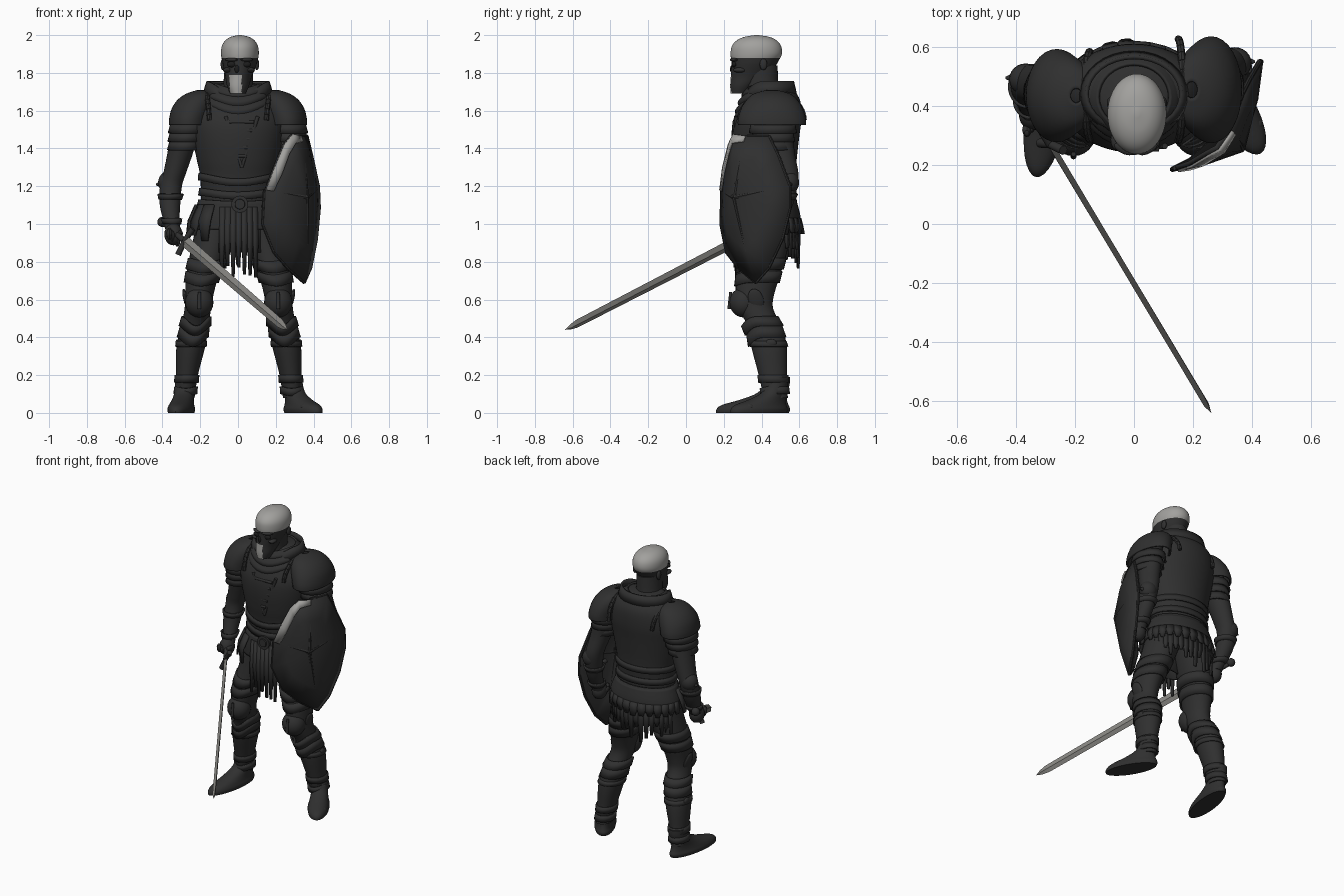
import bpy, bmesh, math, random
from mathutils import Vector, Matrix, Euler

if "Cube" in bpy.data.objects:
    bpy.data.objects.remove(bpy.data.objects["Cube"])

random.seed(4)


def material(name, r, g, b):
    m = bpy.data.materials.new(name)
    m.diffuse_color = (r, g, b, 1)
    m.use_nodes = True
    m.node_tree.nodes["Principled BSDF"].inputs["Base Color"].default_value = m.diffuse_color
    return m


DARK = material("dark_iron", 0.029, 0.029, 0.029)
BLACK = material("socket_black", 0.012, 0.012, 0.012)
BONE = material("bone_grey", 0.36, 0.355, 0.34)
STEEL = material("blade_steel", 0.23, 0.225, 0.21)


def make(name, verts, faces, mat=DARK, thick=0):
    me = bpy.data.meshes.new(name)
    me.from_pydata([tuple(v) for v in verts], [], faces)
    bm = bmesh.new()
    bm.from_mesh(me)
    bmesh.ops.recalc_face_normals(bm, faces=bm.faces)
    bm.to_mesh(me)
    bm.free()
    me.materials.append(mat)
    ob = bpy.data.objects.new(name, me)
    bpy.context.collection.objects.link(ob)
    if thick:
        s = ob.modifiers.new("thickness", "SOLIDIFY")
        s.thickness, s.offset = thick, 0
    return ob


def smooth_rings(rings, steps):
    out = []
    for i in range(len(rings) - 1):
        p = [rings[max(0, min(len(rings) - 1, i + k))] for k in (-1, 0, 1, 2)]
        for s in range(steps):
            t = s / steps
            out.append([0.5 * (2 * b + (c - a) * t + (2 * a - 5 * b + 4 * c - d) * t * t
                               + (3 * b - a - 3 * c + d) * t ** 3) for a, b, c, d in zip(*p)])
    return out + [list(rings[-1])]


def loft(name, rings, mat=DARK, n=32, steps=4, yaw=0, caps=True, dip=0, thick=0):
    """Skin through oval rings (x, y, z, rx, ry); dip lowers the front edge."""
    rs = smooth_rings(rings, steps) if steps > 1 else rings
    verts, faces = [], []
    for x, y, z, rx, ry in rs:
        for k in range(n):
            a = 2 * math.pi * k / n
            u, v = rx * math.cos(a), ry * math.sin(a)
            verts.append((x + u * math.cos(yaw) - v * math.sin(yaw),
                          y + u * math.sin(yaw) + v * math.cos(yaw),
                          z + dip * max(0, -math.sin(a)) ** 3))
    for i in range(len(rs) - 1):
        for k in range(n):
            j = (k + 1) % n
            faces.append((i * n + k, i * n + j, i * n + n + j, i * n + n + k))
    if caps:
        faces += [tuple(range(n))[::-1], tuple(range((len(rs) - 1) * n, len(rs) * n))]
    return make(name, verts, faces, mat, thick)


def sample(rings, z):
    for a, b in zip(rings, rings[1:]):
        if min(a[2], b[2]) <= z <= max(a[2], b[2]):
            t = (z - a[2]) / (b[2] - a[2])
            return [p + (q - p) * t for p, q in zip(a, b)]
    return list(rings[-1])


def band(name, rings, z0, z1, g0, g1, dip=0):
    """Armour plate wrapped around a limb between two heights."""
    a, b = sample(rings, z0), sample(rings, z1)
    a[3] += g0; a[4] += g0; b[3] += g1; b[4] += g1
    return loft(name, [a, b], steps=1, caps=False, dip=dip, thick=0.01)


def ellipsoid(name, loc, scale, rot=(0, 0, 0), mat=DARK, cut=None, seg=24):
    bm = bmesh.new()
    bmesh.ops.create_uvsphere(bm, u_segments=seg, v_segments=seg // 2, radius=1)
    if cut is not None:
        bmesh.ops.bisect_plane(bm, geom=bm.verts[:] + bm.edges[:] + bm.faces[:],
                               plane_co=(0, 0, cut), plane_no=(0, 0, -1), clear_outer=True)
    bm.transform(Matrix.LocRotScale(Vector(loc), Euler(rot), Vector(scale)))
    ob = make(name, [], [], mat, 0.014 if cut is not None else 0)
    bm.to_mesh(ob.data)
    bm.free()
    return ob


def rod(name, a, b, r0, r1, mat=DARK, seg=14):
    a, b = Vector(a), Vector(b)
    bm = bmesh.new()
    bmesh.ops.create_cone(bm, cap_ends=True, segments=seg, radius1=r0, radius2=r1, depth=(b - a).length)
    bm.transform(Matrix.Translation((a + b) / 2) @ (b - a).to_track_quat('Z', 'Y').to_matrix().to_4x4())
    ob = make(name, [], [], mat)
    bm.to_mesh(ob.data)
    bm.free()
    return ob


def strips(name, a0, a1, n, ztop, zlow, zvar, r0, r1):
    """Ragged cloth strips hung on an oval around the hips (angles in degrees)."""
    verts, faces = [], []
    for i in range(n):
        zb = zlow + random.uniform(-zvar, zvar)
        for z, r, inset in ((ztop, r0, 0), ((ztop + zlow) / 2, r1, 0), (zb, r1 + random.uniform(-.01, .01), .25)):
            for e in (inset, 1 - inset):
                a = math.radians(a0 + (a1 - a0) * (i + e) / n)
                verts.append((r * math.cos(a), 0.43 + (r - 0.065) * math.sin(a), z))
        k = 6 * i
        faces += [(k, k + 1, k + 3, k + 2), (k + 2, k + 3, k + 5, k + 4)]
    return make(name, verts, faces, DARK, 0.012)


# Skull: bone dome and chin strip, dark face
skull = loft("skull", [(0, .283, 1.69, .04, .046), (0, .30, 1.73, .058, .066), (.003, .335, 1.78, .07, .098),
                       (.008, .355, 1.83, .085, .115), (.01, .364, 1.86, .093, .124), (.01, .372, 1.90, .1, .136),
                       (.01, .373, 1.94, .096, .131), (.01, .374, 1.97, .079, .108), (.01, .375, 1.99, .05, .068),
                       (.01, .375, 2.0, .008, .01)], steps=6, n=48)
skull.data.materials.append(BONE)
for f in skull.data.polygons:
    c = f.center
    f.material_index = int(c.z > 1.88 or (c.z < 1.79 and abs(c.x + .012) < .032 and c.y < .28))
for s in (-1, 1):
    ellipsoid("eye_socket", (.005 + s * .038, .256, 1.845), (.026, .014, .016), mat=BLACK)
    ellipsoid("brow", (.006 + s * .04, .254, 1.87), (.036, .016, .01), (0, 0, s * .45))
    ellipsoid("cheekbone", (.005 + s * .062, .285, 1.815), (.022, .035, .014))
    ellipsoid("ear", (.01 + s * .09, .41, 1.845), (.012, .02, .03))
ellipsoid("nose", (-.005, .245, 1.82), (.013, .012, .022), mat=BLACK)
loft("neck", [(0, .41, 1.6, .1, .1), (0, .40, 1.72, .08, .09), (.005, .39, 1.84, .075, .095)])

# Breastplate and collar
torso = [(0, .43, 1.0, .20, .14), (0, .43, 1.1, .195, .14), (0, .425, 1.25, .20, .155), (0, .42, 1.33, .216, .165),
         (0, .42, 1.45, .24, .178), (0, .43, 1.55, .25, .18), (0, .45, 1.65, .22, .155), (0, .45, 1.71, .17, .12),
         (0, .44, 1.74, .10, .09)]
loft("breastplate", torso, n=48)
band("breastplate_edge", torso, 1.23, 1.27, .008, .001, -.03)
band("waist_plate", torso, 1.15, 1.19, .010, .002, -.02)
band("belt", torso, 1.08, 1.13, .011, .010, -.01)
rod("belt_buckle", (.01, .26, 1.105), (.01, .285, 1.105), .045, .045)
rod("buckle_boss", (.01, .252, 1.105), (.01, .27, 1.105), .026, .03)
for i, (z, r) in enumerate(((1.65, .165), (1.685, .15), (1.715, .13))):
    loft("collar_fold", [(0, .43, z - .02, r + .012, r - .005), (0, .43, z, r + .016, r), (0, .43, z + .025, r - .01, r - .02)],
         caps=False, thick=.012, dip=-.05 + i * .01)
loft("gorget", [(0, .44, 1.69, .18, .14), (0, .44, 1.755, .16, .125)], steps=1, caps=False, thick=.014, dip=-.07)
for s in (-1, 1):
    rod("chest_trim", (.02 + s * .085, .264, 1.57), (.02, .258, 1.30), .010, .008)
for i in range(5):
    w, z = .065 - i * .012, 1.54 - i * .045
    rod("chest_lace", (.02 - w, .254, z), (.02 + w, .254, z), .009, .009)

# Skirt, tattered cloth and tassets
loft("skirt", [(0, .43, 1.12, .205, .15), (0, .435, 1.04, .235, .165), (0, .435, .97, .245, .165)], caps=False, thick=.012)
strips("skirt_scallops", 0, 180, 14, 1.03, .95, .005, .24, .25)
strips("back_tatters", 15, 165, 17, 1.0, .82, .06, .235, .235)
loft("front_cloth", [(.01, .32, 1.08, .11, .05), (.01, .315, .85, .115, .05)], steps=1, caps=False, thick=.01)
strips("front_cloth_tatters", 245, 297, 7, 1.09, .75, .035, .225, .235)
strips("side_tassets", 182, 236, 3, 1.1, .93, .02, .225, .262)
strips("side_tassets", 304, 358, 3, 1.1, .93, .02, .225, .262)

# Legs, greaves and boots
base_leg = [(.11, .43, 1.0, .11, .13), (.15, .41, .85, .102, .125), (.19, .38, .72, .086, .115), (.205, .365, .62, .074, .1),
            (.213, .37, .55, .070, .092), (.23, .42, .45, .072, .088), (.25, .44, .35, .076, .094), (.27, .46, .2, .058, .075),
            (.28, .475, .08, .05, .064)]
for s in (-1, 1):
    leg = [(s * r[0] + (.008 if s > 0 else 0),) + r[1:] for r in base_leg]
    loft("leg", leg)
    for z0, z1, g, d in ((.76, .82, .006, -.02), (.69, .75, .006, -.02), (.46, .51, .010, -.05), (.40, .46, .006, -.05),
                         (.35, .38, .003, 0), (.16, .2, .006, 0), (.1, .14, .008, -.01)):
        band("leg_plate", leg, z0, z1, g, g * .4, d)
    x = leg[3][0]
    ellipsoid("knee_cop", (x, .305, .585), (.075, .075, .08))
    rod("knee_ridge", (x, .237, .64), (x, .229, .55), .008, .010)
    ellipsoid("knee_wing", (x + s * .07, .37, .60), (.014, .04, .06), (.3, s * .25, 0))
    ellipsoid("greave_fin", (leg[6][0] + s * .07, .45, .37), (.012, .03, .02))
    d = Vector((-.06, -.38)) if s < 0 else Vector((.15, -.26))
    d.normalize()
    k = 1.0 if s < 0 else .86
    ax, ay = leg[-1][0], .485
    boot = [(.135, 0, .064, .195), (.13, .02, .068, .197), (.12, .042, .062, .178), (.075, .07, .055, .125),
            (.03, .105, .052, .08), (.004, .15, .052, .068), (0, .19, .052, .066)]
    yaw = math.atan2(d.x, -d.y)
    loft("boot", [(ax + d.x * o * k, ay + d.y * o * k, z, w, l * k) for o, z, w, l in boot], yaw=yaw)
    for o, z, r in ((.07, .075, .056), (.13, .055, .06), (.19, .042, .058)):
        ellipsoid("boot_lame", (ax + d.x * o, ay + d.y * o, z - .01), (r, .035, .026), (0, 0, yaw))

# Arms with lames, elbow cops and gauntlets
arms = {-1: [(-.25, .44, 1.62, .07, .08), (-.28, .45, 1.5, .075, .085), (-.305, .465, 1.38, .068, .078),
             (-.335, .475, 1.27, .06, .068), (-.355, .475, 1.2, .058, .062), (-.36, .45, 1.1, .054, .058),
             (-.352, .415, 1.02, .043, .048), (-.342, .38, .96, .04, .044)],
        1: [(.25, .465, 1.62, .07, .08), (.275, .48, 1.5, .07, .085), (.295, .50, 1.38, .064, .075),
            (.32, .53, 1.27, .058, .065), (.33, .53, 1.2, .055, .06), (.34, .51, 1.1, .05, .056),
            (.345, .48, 1.02, .042, .046), (.345, .46, .97, .04, .044)]}
for s, arm in arms.items():
    loft("arm", arm)
    y, ry = (.435, .152) if s < 0 else (.455, .175)
    # pauldron: sloped dome reaching in under the collar
    loft("pauldron", [(s * .262, y, 1.525, .098, ry), (s * .258, y, 1.56, .1, ry * .99), (s * .243, y, 1.61, .102, ry * .9),
                      (s * .222, y, 1.655, .092, ry * .74), (s * .205, y, 1.685, .065, ry * .52),
                      (s * .195, y, 1.703, .02, ry * .16)], caps=False, thick=.012)
    for i in range(3):
        z = 1.53 - i * .045
        loft("shoulder_lame", [(s * (.27 + i * .008), y + .005, z - .05, .096 - i * .006, .122 - i * .01),
                               (s * (.265 + i * .008), y + .005, z, .088 - i * .006, .112 - i * .01)],
             steps=1, caps=False, thick=.012)
    arc = [(s * (.15 + .015 * math.sin(a)), y + ry * .98 * math.cos(a), 1.55 + .145 * math.sin(a))
           for a in [math.pi * i / 16 for i in range(17)]]
    for p, q in zip(arc, arc[1:]):
        rod("pauldron_rim", p, q, .013, .013, seg=8)
    ex, ey, ez = arm[4][:3]
    ellipsoid("elbow_cop", (ex + s * .012, ey + .015, ez + .02), (.056, .054, .06))
    rod("elbow_spike", (ex + s * .03, ey + .02, ez + .01), (ex + s * .08, ey + .02, ez + .01), .03, .004)
    for z0, z1 in ((1.13, 1.16), (1.0, 1.03)):
        band("vambrace_plate", arm, z0, z1, .002, .009)
    hx, hy, hz = arm[-1][:3]
    ellipsoid("gauntlet", (hx, hy - .01, hz - .015), (.048, .052, .058))
    for i in range(4):
        p = Vector((hx + (i - 1.5) * .014, hy - .04 + (i - 1.5) * .014, hz - .03 - (i - 1.5) * .012))
        ellipsoid("finger", p, (.016, .022, .034), (.4, 0, 0), seg=12)
    ellipsoid("thumb", (hx - s * .035, hy - .03, hz - .01), (.016, .035, .018), seg=12)

# Sword: diamond-section blade, cross guard, grip and pommel
guard, tip = Vector((-.283, .27, .91)), Vector((.262, -.64, .44))
d = (tip - guard).normalized()
w = (Vector((.3, .15, 1)) - d * d.dot(Vector((.3, .15, 1)))).normalized()
t = d.cross(w)
verts = []
for f, hw in ((0, .030), (.93, .024), (.97, .015)):
    c = guard.lerp(tip, f)
    verts += [c + w * hw, c + t * .010, c - w * hw, c - t * .010]
verts.append(tip)
faces = [(3, 2, 1, 0)] + [(4 * i + k, 4 * i + (k + 1) % 4, 4 * i + 4 + (k + 1) % 4, 4 * i + 4 + k)
                          for i in range(2) for k in range(4)]
make("sword_blade", verts, faces + [(8 + k, 8 + (k + 1) % 4, 12) for k in range(4)], STEEL)
for s in (-1, 1):
    rod("cross_guard", guard, guard + w * s * .08 + d * .01, .014, .016)
rod("sword_grip", guard, guard - d * .24, .016, .015)
ellipsoid("pommel", guard - d * .25, (.027, .027, .027))

# Shield: flat facets fanned out from a raised boss, pale panel on the upper inner edge
rim = [Vector(p) for p in ((.325, .325, 1.465), (.28, .26, 1.475), (.235, .235, 1.42), (.185, .205, 1.3), (.14, .19, 1.18),
                           (.13, .185, 1.0), (.19, .215, .85), (.27, .285, .76), (.35, .37, .69), (.385, .44, .77),
                           (.415, .51, .92), (.43, .55, 1.08), (.425, .55, 1.2), (.39, .49, 1.36), (.365, .44, 1.465))]
boss = Vector((.365, .255, 1.14))
n = len(rim)
verts = [boss] + [boss.lerp(p, .6) + Vector((.009, -.009, 0)) for p in rim] + rim
faces = [(0, 1 + k, 1 + (k + 1) % n) for k in range(n)]
faces += [(1 + k, 1 + n + k, 1 + n + (k + 1) % n, 1 + (k + 1) % n) for k in range(n)]
make("shield", verts, faces, DARK, .016)
for i in range(4, n):
    rod("shield_rim", rim[i], rim[(i + 1) % n], .009, .009, seg=8)
for i in (0, 4, 8, 12):
    rod("shield_ridge", boss, verts[1 + i], .012, .008, seg=8)
    rod("shield_ridge", verts[1 + i], rim[i], .008, .006, seg=8)
off = Vector((.009, -.010, 0))
edge = [p + off for p in rim[0:5]]
inner = [p.lerp(boss, f) + off * 1.5 for p, f in zip(rim, (.09, .14, .18, .2, .16))]
make("shield_pale_edge", edge + inner, [(k, k + 1, k + 6, k + 5) for k in range(4)], BONE, .009)
rod("shield_strap", (.36, .36, 1.12), (.37, .50, 1.10), .014, .014)

# Smooth shading with sharp plate edges
bpy.ops.object.select_all(action='SELECT')
bpy.context.view_layer.objects.active = skull
bpy.ops.object.shade_smooth_by_angle(angle=math.radians(32))
